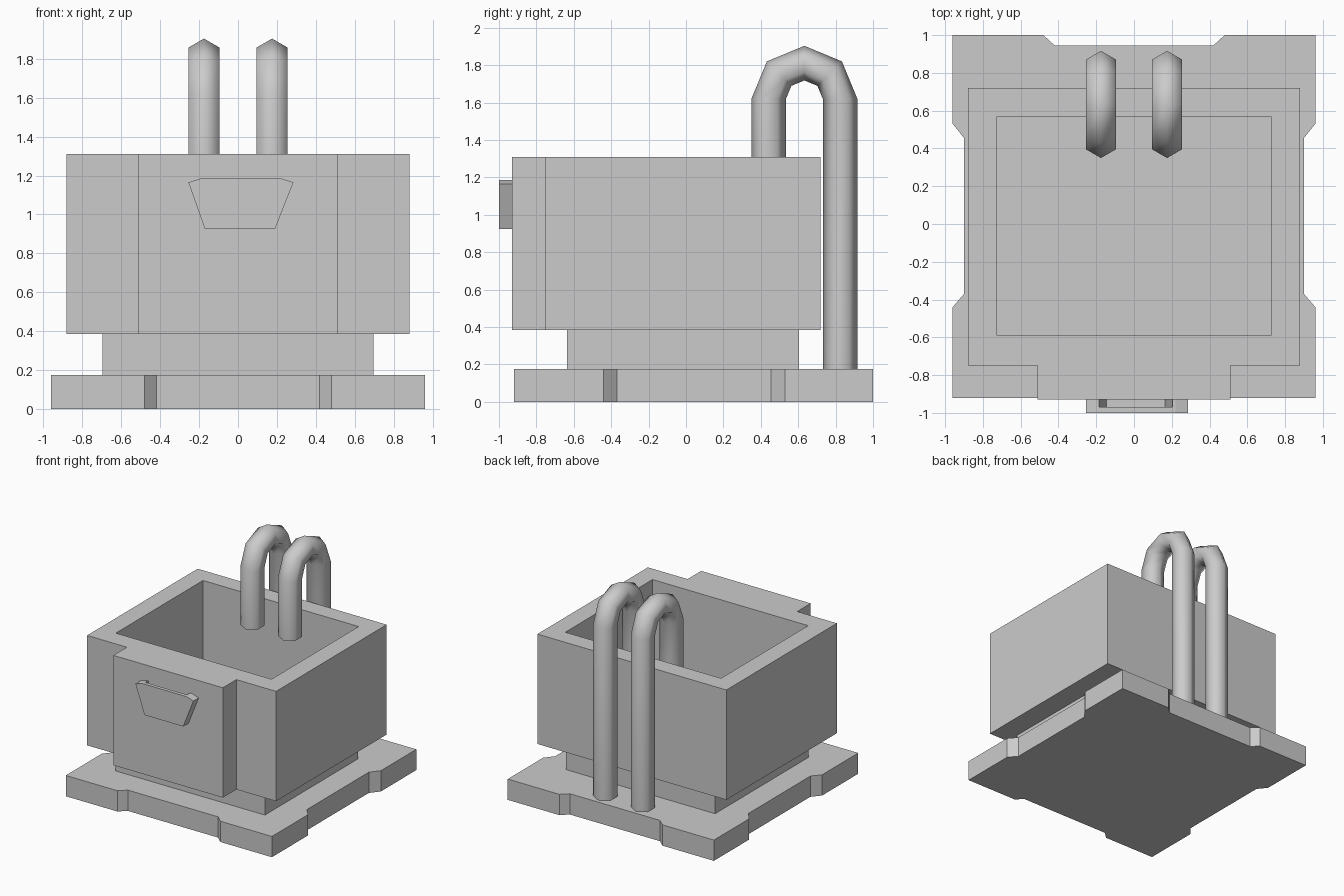
import bpy, bmesh, math
from mathutils import Vector

if "Cube" in bpy.data.objects:
    bpy.data.objects.remove(bpy.data.objects["Cube"])


def finish(bm, name):
    bmesh.ops.recalc_face_normals(bm, faces=bm.faces)
    mesh = bpy.data.meshes.new(name)
    bm.to_mesh(mesh)
    bm.free()
    obj = bpy.data.objects.new(name, mesh)
    bpy.context.collection.objects.link(obj)
    return obj


def prism(name, points, direction):
    """Extrude a closed 3D outline along a vector."""
    bm = bmesh.new()
    face = bm.faces.new([bm.verts.new(p) for p in points])
    ext = bmesh.ops.extrude_face_region(bm, geom=[face], use_keep_orig=True)
    moved = [v for v in ext["geom"] if isinstance(v, bmesh.types.BMVert)]
    bmesh.ops.translate(bm, vec=Vector(direction), verts=moved)
    return finish(bm, name)


def slab(name, outline, z0, z1):
    return prism(name, [(x, y, z0) for x, y in outline], (0, 0, z1 - z0))


def front_panel(name, outline, y0, y1):
    return prism(name, [(x, y0, z) for x, z in outline], (0, y1 - y0, 0))


def rect(x, y0, y1):
    return [(-x, y0), (x, y0), (x, y1), (-x, y1)]


def mirrored(half):
    """Close a right-hand half outline across x = 0."""
    return half + [(-x, y) for x, y in reversed(half)]


# Base plate with a shallow notch in each side
slab("base_plate", mirrored([
    (0.42, -0.865), (0.48, -0.92), (0.96, -0.92), (0.96, -0.44), (0.90, -0.37),
    (0.90, 0.455), (0.96, 0.53), (0.96, 1.0), (0.48, 1.0), (0.42, 0.945)]), 0, 0.175)

# Neck between plate and tank
slab("neck", rect(0.695, -0.635, 0.605), 0.175, 0.385)

# Open tank with a raised front block
tank = slab("tank", mirrored([
    (0.51, -0.93), (0.51, -0.75), (0.88, -0.75), (0.88, 0.72)]), 0.385, 1.31)
cutter = slab("cavity_cutter", rect(0.725, -0.59, 0.57), 0.53, 1.5)
cutter.hide_render = True
mod = tank.modifiers.new("cavity", "BOOLEAN")
mod.operation = "DIFFERENCE"
mod.solver = "EXACT"
mod.object = cutter
bpy.context.view_layer.objects.active = tank
bpy.ops.object.modifier_apply(modifier=mod.name)
bpy.data.objects.remove(cutter, do_unlink=True)

# Small open-topped pocket on the front
outer = [(-0.19, 1.185), (-0.255, 1.165), (-0.17, 0.925),
         (0.19, 0.925), (0.285, 1.165), (0.22, 1.185)]
inner = [(0.205, 1.185), (0.165, 0.95), (-0.145, 0.95), (-0.185, 1.185)]
front_panel("pocket_front", outer, -1.0, -0.97)
front_panel("pocket_rim", outer + inner, -0.97, -0.93)


# Hexagonal bent pipes, from inside the tank over to the base plate
def pipe(name, x):
    cy, cz, bend, r = 0.633, 1.62, 0.191, 0.0925
    stations = [(cy - bend, 1.13, math.pi)]
    for i in range(5):
        a = math.pi * (1 - i / 4)
        stations.append((cy + bend * math.cos(a), cz + bend * math.sin(a), a))
    stations.append((cy + bend, 0.17, 0))
    bm = bmesh.new()
    rings = []
    for y, z, a in stations:
        ring = []
        for k in range(6):
            t = k * math.pi / 3
            out = r * math.cos(t)
            ring.append(bm.verts.new((x + r * math.sin(t),
                                      y + out * math.cos(a), z + out * math.sin(a))))
        rings.append(ring)
    for p, q in zip(rings, rings[1:]):
        for k in range(6):
            j = (k + 1) % 6
            f = bm.faces.new((p[k], p[j], q[j], q[k]))
            f.smooth = True
    for end in (rings[0], rings[-1]):
        bm.faces.new(end)
    for ring in (rings[0], rings[-1]):
        for k in range(6):
            bm.edges.get((ring[k], ring[(k + 1) % 6])).smooth = False
    return finish(bm, name)


for side, x in (("left", -0.175), ("right", 0.175)):
    pipe("pipe_" + side, x)
